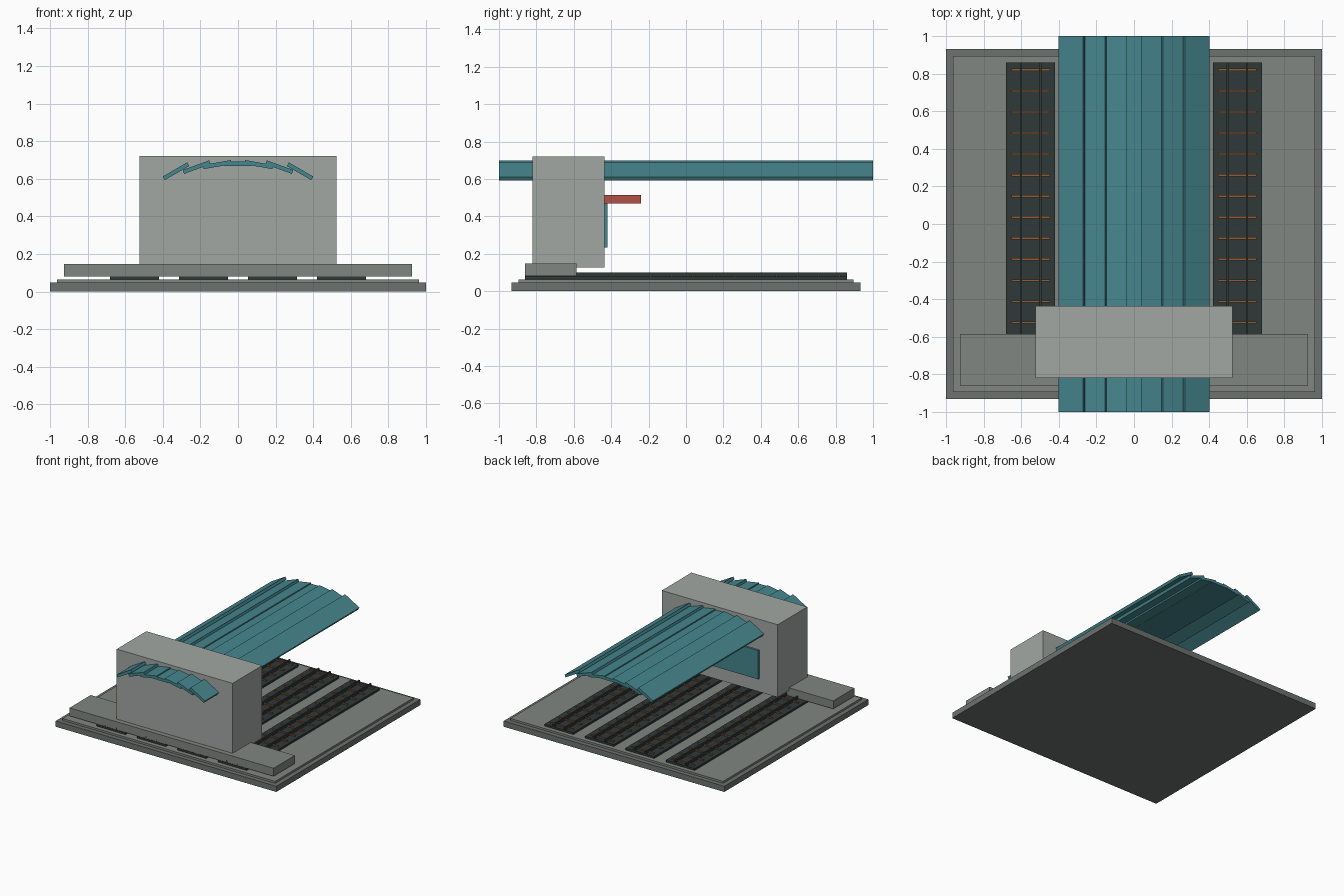
import bpy
from math import radians

if "Cube" in bpy.data.objects:
    bpy.data.objects.remove(bpy.data.objects["Cube"])


def material(name, color):
    m = bpy.data.materials.new(name)
    m.diffuse_color = (*color, 1)
    m.use_nodes = True
    m.node_tree.nodes["Principled BSDF"].inputs["Base Color"].default_value = m.diffuse_color
    return m


STONE = material("ground_grey", (0.22, 0.24, 0.22))
EDGE = material("base_grey", (0.15, 0.17, 0.16))
WALL = material("wall_grey", (0.36, 0.39, 0.37))
TEAL = material("teal", (0.06, 0.24, 0.27))
DARK = material("track_dark", (0.03, 0.04, 0.04))
BROWN = material("tie_brown", (0.28, 0.11, 0.04))
RED = material("canopy_red", (0.45, 0.08, 0.06))


def box(name, x, y, z, mat, tilt=0):
    """Box from (min, max) ranges, optionally tilted about the y axis."""
    mid = [(a + b) / 2 for a, b in (x, y, z)]
    bpy.ops.mesh.primitive_cube_add(size=1, location=mid)
    o = bpy.context.object
    o.name = name
    o.scale = [b - a for a, b in (x, y, z)]
    o.rotation_euler.y = radians(tilt)
    o.data.materials.append(mat)
    return o


# Stepped ground
box("ground_base", (-1, 1), (-0.932, 0.932), (0, 0.047), EDGE)
box("ground_top", (-0.963, 0.963), (-0.895, 0.895), (0.047, 0.063), STONE)

# Station building, front platform, rear window and canopy
box("front_platform", (-0.925, 0.925), (-0.86, -0.585), (0.081, 0.147), STONE)
box("station_hall", (-0.525, 0.525), (-0.82, -0.437), (0.126, 0.72), WALL)
box("rear_window", (-0.36, 0.36), (-0.437, -0.42), (0.235, 0.47), TEAL)
box("rear_canopy", (-0.2, 0.2), (-0.437, -0.24), (0.47, 0.515), RED)

# Four tracks: bed, two rails and a row of ties
for t, cx in enumerate((-0.55, -0.183, 0.183, 0.55), 1):
    box(f"track_bed_{t}", (cx - 0.131, cx + 0.131), (-0.86, 0.86), (0.063, 0.079), DARK)
    for side in (-1, 1):
        rx = cx + side * 0.051
        box(f"rail_{t}", (rx - 0.006, rx + 0.006), (-0.86, 0.86), (0.079, 0.1), DARK)
    for k in range(15):
        y = 0.82 - 0.112 * k
        box(f"tie_{t}_{k}", (cx - 0.103, cx + 0.103), (y - 0.006, y + 0.006),
            (0.079, 0.088), BROWN)

# Arched roof of overlapping tilted planks
for i in range(-3, 4):
    x = i * 0.11
    z = 0.68 - 0.04 * (i / 3) ** 2
    box(f"roof_plank_{i + 4}", (x - 0.075, x + 0.075), (-1, 1),
        (z - 0.011, z + 0.011), TEAL, tilt=i * 10)
